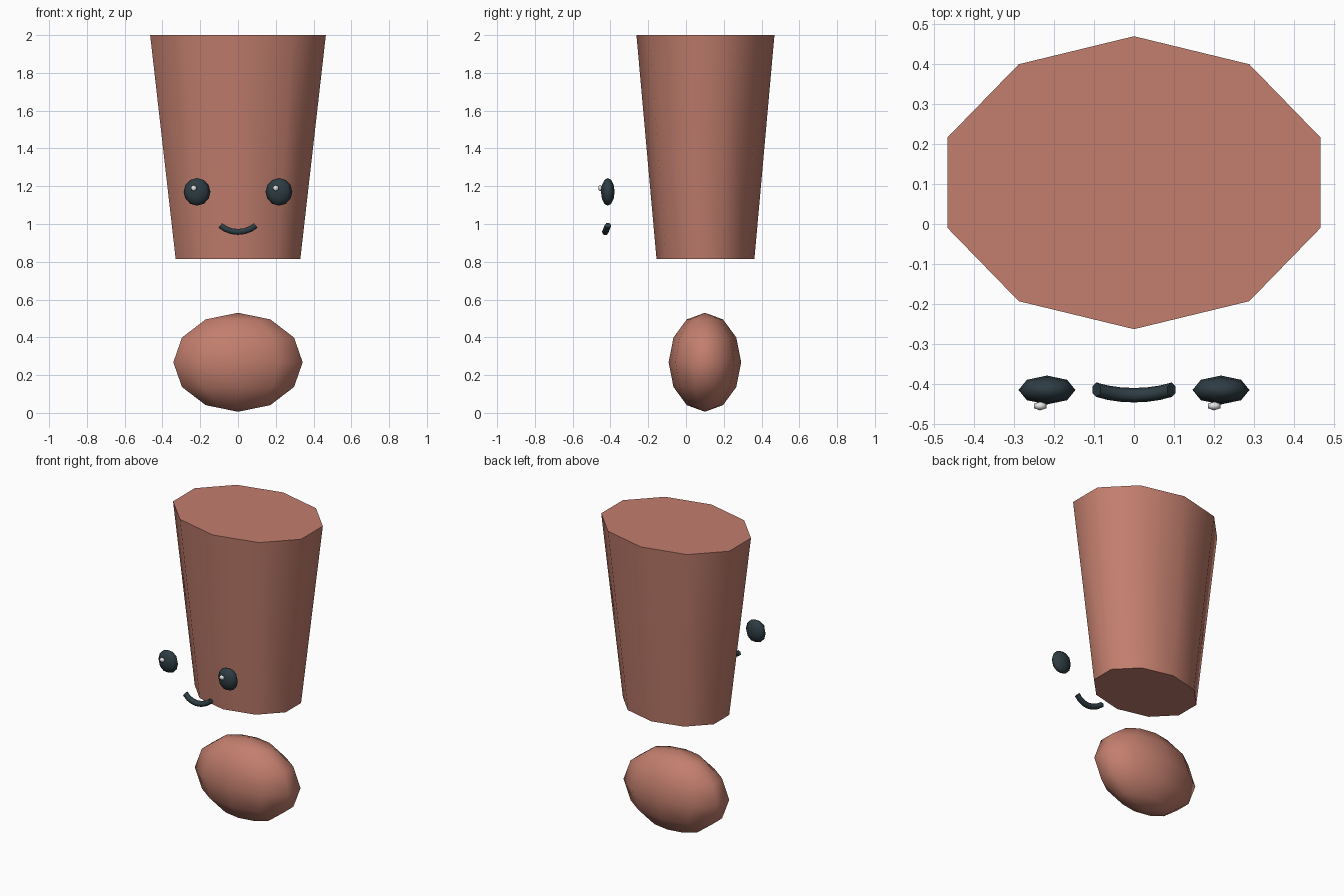
import bpy
import bmesh
from math import sin, cos, pi, radians
from mathutils import Matrix, Vector

if "Cube" in bpy.data.objects:
    bpy.data.objects.remove(bpy.data.objects["Cube"], do_unlink=True)


def make_material(name, rgb, roughness=0.6):
    mat = bpy.data.materials.new(name)
    mat.use_nodes = True
    mat.diffuse_color = (*rgb, 1)
    bsdf = mat.node_tree.nodes["Principled BSDF"]
    bsdf.inputs["Base Color"].default_value = (*rgb, 1)
    bsdf.inputs["Roughness"].default_value = roughness
    return mat


clay = make_material("terracotta", (0.54, 0.21, 0.155))
dark = make_material("dark slate", (0.027, 0.046, 0.056))
white = make_material("white", (0.85, 0.85, 0.85))


def finish(name, bm, mat, smooth_angle=None):
    """Turn a bmesh into a smooth object; an angle keeps sharper edges hard."""
    bmesh.ops.recalc_face_normals(bm, faces=bm.faces)
    for face in bm.faces:
        face.smooth = True
    if smooth_angle:
        for edge in bm.edges:
            edge.smooth = edge.calc_face_angle(0) < radians(smooth_angle)
    mesh = bpy.data.meshes.new(name)
    bm.to_mesh(mesh)
    bm.free()
    mesh.materials.append(mat)
    obj = bpy.data.objects.new(name, mesh)
    bpy.context.collection.objects.link(obj)
    return obj


def ellipsoid(name, centre, radii, segments, rings, mat):
    bm = bmesh.new()
    bmesh.ops.create_uvsphere(bm, u_segments=segments, v_segments=rings, radius=1)
    bm.transform(Matrix.Translation(centre) @ Matrix.Diagonal((*radii, 1)))
    return finish(name, bm, mat)


# Tapered upper body, a flattened ten-sided cone
bottom, top = 0.815, 2.0
bm = bmesh.new()
bmesh.ops.create_cone(bm, cap_ends=True, segments=10, radius1=0.347,
                      radius2=0.489, depth=top - bottom)
bm.transform(Matrix.Translation((0, 0.103, (top + bottom) / 2))
             @ Matrix.Diagonal((1, 0.747, 1, 1)))
finish("upper_body", bm, clay, 65)

# Rounded dot below
ellipsoid("lower_dot", (0, 0.1, 0.268), (0.36, 0.192, 0.262), 10, 6, clay)

# Eyes, each with a glint on the same side
for side, x in (("left", 0.217), ("right", -0.217)):
    ellipsoid(side + "_eye", (x, -0.414, 1.17), (0.071, 0.036, 0.073), 8, 6, dark)
    ellipsoid(side + "_eye_glint", (x - 0.017, -0.454, 1.19),
              (0.018, 0.011, 0.016), 6, 4, white)

# Smile, a six-sided tube swept along an arc that leans forward at its middle
arc_radius, half_angle, steps, sides, tube = 0.146, radians(40), 6, 6, 0.018
bm = bmesh.new()
loops = []
for i in range(steps + 1):
    a = half_angle * (2 * i / steps - 1)
    rise = arc_radius * (1 - cos(a))
    centre = Vector((arc_radius * sin(a), -0.427 + 0.4 * rise, 0.958 + rise))
    inward = Vector((-sin(a), 0, cos(a)))
    loop = []
    for j in range(sides):
        t = 2 * pi * j / sides
        offset = inward * sin(t) + Vector((0, cos(t), 0))
        loop.append(bm.verts.new(centre + offset * tube))
    loops.append(loop)
for a, b in zip(loops, loops[1:]):
    for j in range(sides):
        k = (j + 1) % sides
        bm.faces.new((a[j], a[k], b[k], b[j]))
bm.faces.new(loops[0])
bm.faces.new(loops[-1])
finish("smile", bm, dark, 65)
